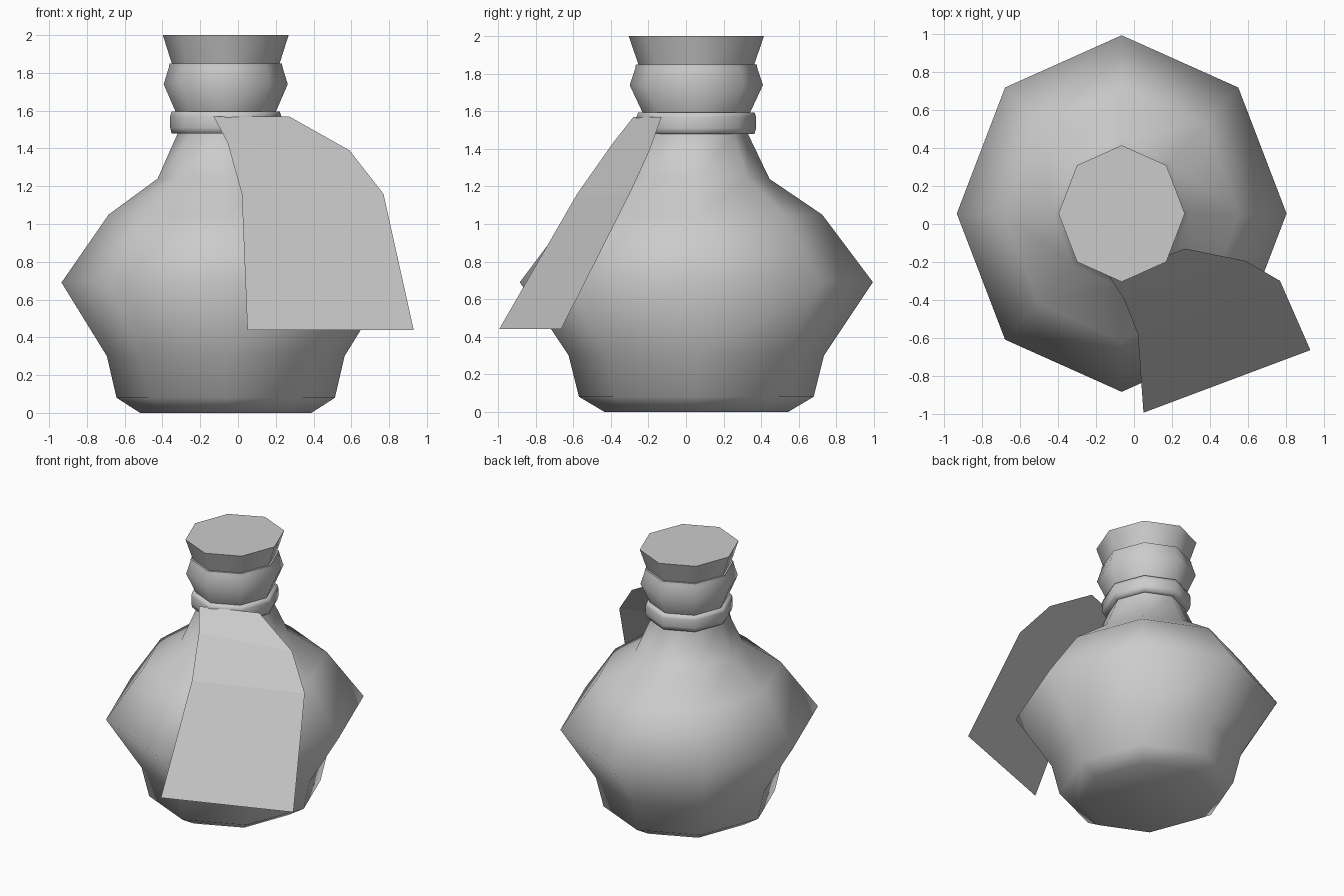
import bpy
import math

if "Cube" in bpy.data.objects:
    bpy.data.objects.remove(bpy.data.objects["Cube"])

SIDES = 8
CENTRE = (-0.065, 0.055)
X_SCALE = 0.925          # the bottle is slightly narrower across x

grey = bpy.data.materials.new("plain grey")
grey.use_nodes = True
COLOUR = (0.6, 0.6, 0.6, 1)
grey.diffuse_color = COLOUR
grey.node_tree.nodes["Principled BSDF"].inputs["Base Color"].default_value = COLOUR


def make_object(name, verts, faces):
    mesh = bpy.data.meshes.new(name)
    mesh.from_pydata(verts, [], faces)
    mesh.materials.append(grey)
    obj = bpy.data.objects.new(name, mesh)
    bpy.context.collection.objects.link(obj)
    return obj


def lathe(name, profile, sharp_angle, closed=False):
    """Turn a (radius, height) profile, bottom to top, into an eight-sided solid."""
    verts = []
    for r, z in profile:
        for i in range(SIDES):
            a = math.tau * i / SIDES
            verts.append((CENTRE[0] + r * X_SCALE * math.cos(a),
                          CENTRE[1] + r * math.sin(a), z))
    rows = len(profile)
    faces = []
    for row in range(rows if closed else rows - 1):
        a, b = row * SIDES, (row + 1) % rows * SIDES
        for i in range(SIDES):
            j = (i + 1) % SIDES
            faces.append((a + i, a + j, b + j, b + i))
    if not closed:
        faces.append(tuple(reversed(range(SIDES))))
        faces.append(tuple(range((rows - 1) * SIDES, rows * SIDES)))
    obj = make_object(name, verts, faces)
    bpy.ops.object.select_all(action='DESELECT')
    obj.select_set(True)
    bpy.context.view_layer.objects.active = obj
    bpy.ops.object.shade_smooth_by_angle(angle=math.radians(sharp_angle))
    return obj


# Bulging bottle body with its neck
lathe("bottle_body", [(0.49, 0), (0.625, 0.08), (0.68, 0.3), (0.94, 0.69),
                      (0.67, 1.05), (0.39, 1.24), (0.275, 1.48), (0.275, 1.6)], 80)

# Flared lip above the neck
lathe("bottle_lip", [(0.28, 1.58), (0.355, 1.74), (0.325, 1.83), (0.322, 1.85)], 60)

# Cord tied around the neck
lathe("neck_cord", [(0.26, 1.48), (0.31, 1.48), (0.318, 1.51), (0.318, 1.57),
                    (0.31, 1.595), (0.26, 1.595)], 80, closed=True)

# Tapered stopper
lathe("stopper", [(0.305, 1.84), (0.36, 2.0)], 60)

# Hanging paper tag: matching left and right edge points, top to bottom
tag_edges = [((-0.13, -0.28, 1.57), (0.27, -0.13, 1.57)),
             ((-0.055, -0.39, 1.43), (0.59, -0.195, 1.39)),
             ((0.02, -0.58, 1.16), (0.77, -0.30, 1.16)),
             ((0.05, -0.995, 0.44), (0.93, -0.665, 0.44))]
make_object("paper_tag", [p for pair in tag_edges for p in pair],
            [(2 * i, 2 * i + 2, 2 * i + 3, 2 * i + 1) for i in range(3)])
